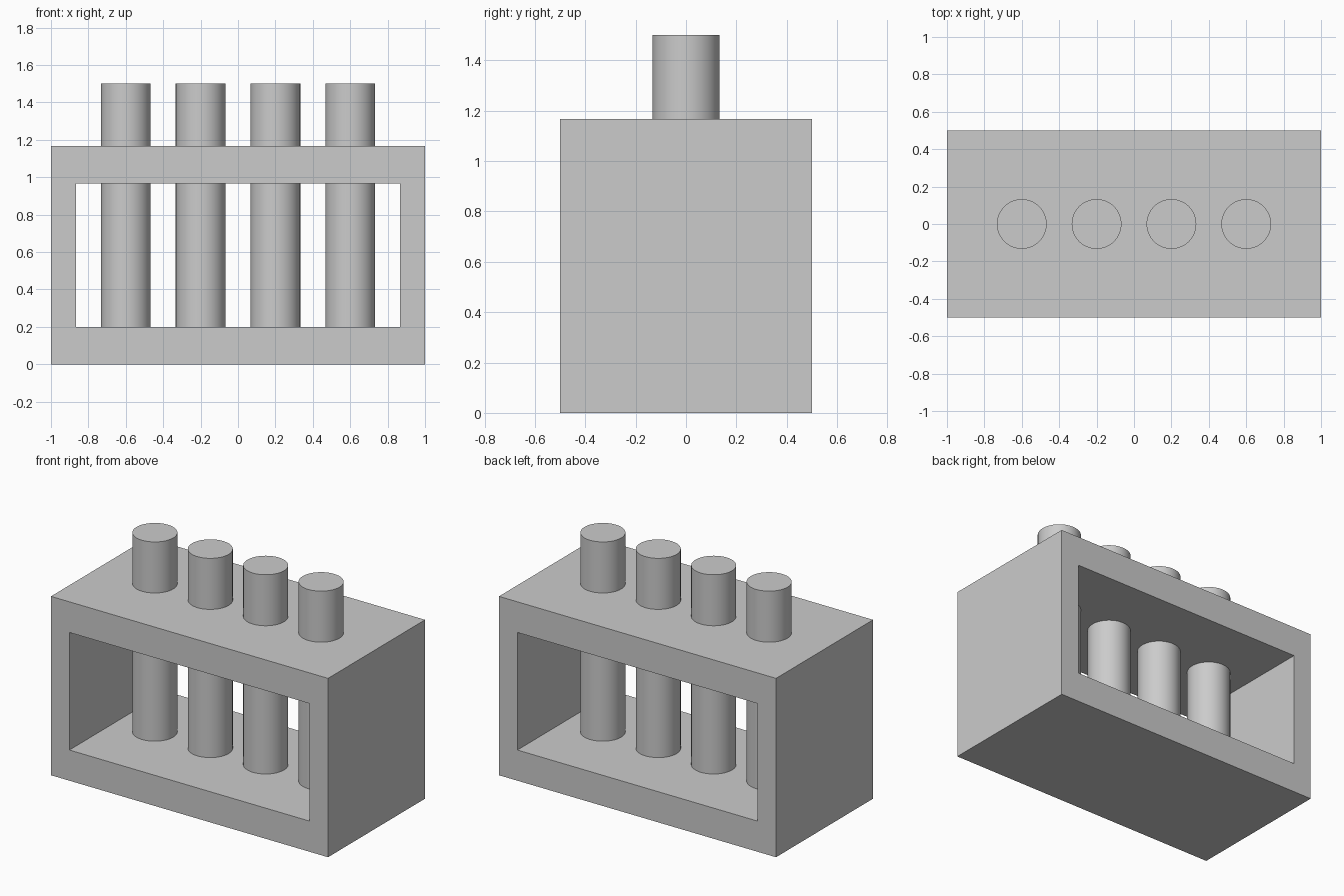
import bpy
import bmesh
import math

cube = bpy.data.objects.get("Cube")
if cube:
    bpy.data.objects.remove(cube, do_unlink=True)

HALF_WIDTH, HALF_DEPTH, RACK_TOP = 1.0, 0.5, 1.167
HOLE_HALF, HOLE_BOTTOM, HOLE_TOP = 0.867, 0.2, 0.967
TUBE_RADIUS, TUBE_TOP = 0.133, 1.5

grey = bpy.data.materials.new("plain grey")
colour = (0.6, 0.6, 0.6, 1)
grey.use_nodes = True
grey.diffuse_color = colour
grey.node_tree.nodes["Principled BSDF"].inputs["Base Color"].default_value = colour


def rectangle(bm, half, bottom, top, y):
    corners = [(-half, bottom), (half, bottom), (half, top), (-half, top)]
    return [bm.verts.new((x, y, z)) for x, z in corners]


# Rack: a box with a rectangular window running front to back
bm = bmesh.new()
loops = []
for y in (-HALF_DEPTH, HALF_DEPTH):
    loops.append((rectangle(bm, HALF_WIDTH, 0, RACK_TOP, y),
                  rectangle(bm, HOLE_HALF, HOLE_BOTTOM, HOLE_TOP, y)))
(front_out, front_in), (back_out, back_in) = loops
for a, b in ((front_out, front_in), (front_in, back_in),
             (back_in, back_out), (back_out, front_out)):
    for i in range(4):
        j = (i + 1) % 4
        bm.faces.new((a[i], a[j], b[j], b[i]))
bmesh.ops.recalc_face_normals(bm, faces=bm.faces)
mesh = bpy.data.meshes.new("rack")
bm.to_mesh(mesh)
bm.free()
mesh.materials.append(grey)
rack = bpy.data.objects.new("rack", mesh)
bpy.context.collection.objects.link(rack)

# Tubes: four closed cylinders standing on the rack floor
for i in range(4):
    bpy.ops.mesh.primitive_cylinder_add(
        vertices=64, radius=TUBE_RADIUS, depth=TUBE_TOP - HOLE_BOTTOM,
        location=(-0.6 + 0.4 * i, 0, (TUBE_TOP + HOLE_BOTTOM) / 2))
    tube = bpy.context.object
    tube.name = f"tube_{i + 1}"
    tube.data.materials.append(grey)
    bpy.ops.object.shade_smooth_by_angle(angle=math.radians(30))
